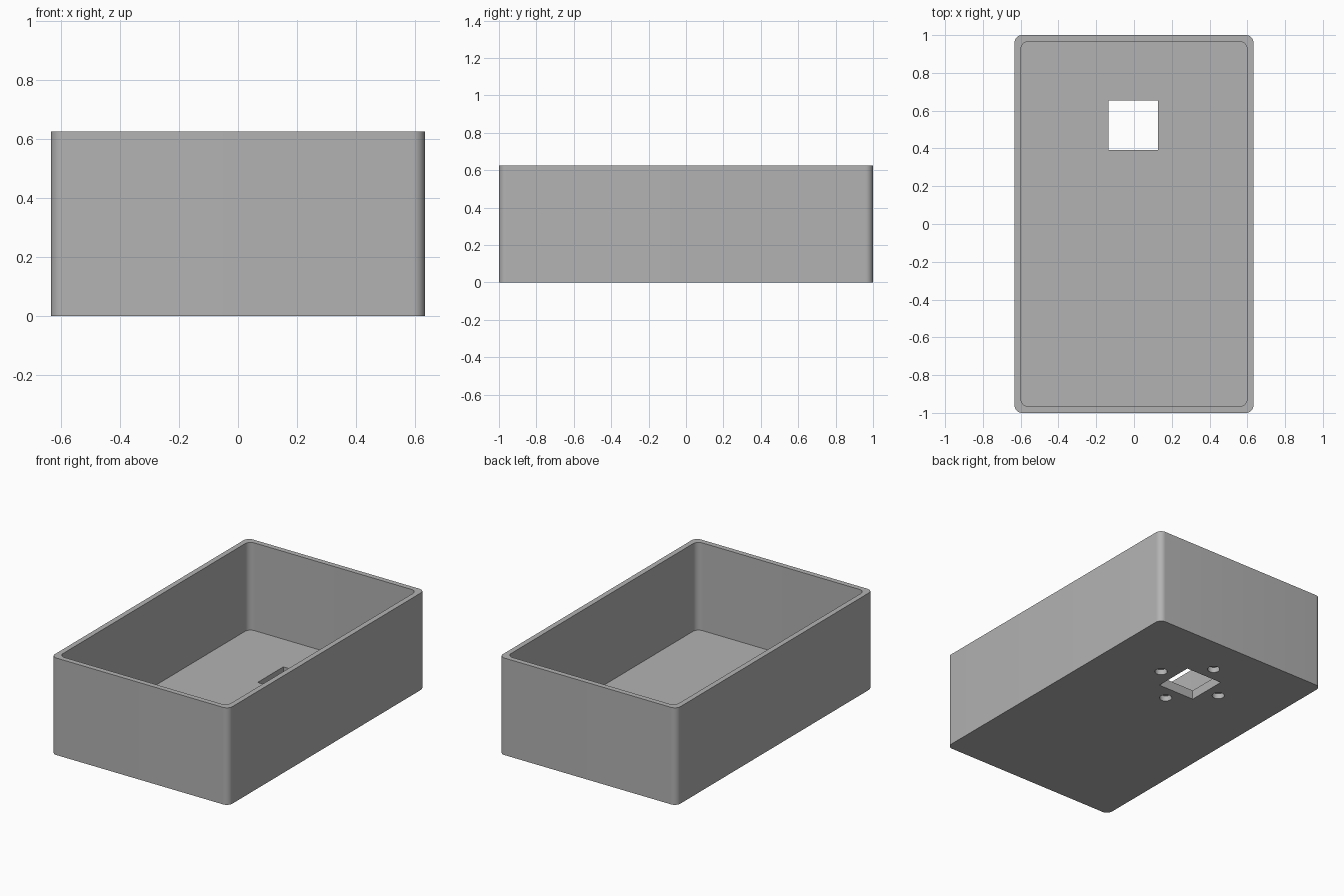
import bpy
import math

# Overall dimensions
WIDTH, LENGTH, HEIGHT = 1.265, 2.0, 0.625
WALL, FLOOR, RADIUS = 0.034, 0.06, 0.04
HOLE_Y, HOLE_SIZE = 0.522, 0.262
PEG_OFFSET, PEG_RADIUS, PEG_DEPTH = 0.225, 0.037, 0.035

default = bpy.data.objects.get("Cube")
if default:
    bpy.data.objects.remove(default, do_unlink=True)

grey = bpy.data.materials.new("plain grey")
grey.use_nodes = True
colour = (0.45, 0.45, 0.45, 1)
grey.diffuse_color = colour
grey.node_tree.nodes["Principled BSDF"].inputs["Base Color"].default_value = colour


def rounded_block(name, width, length, bottom, top, radius):
    """Upright prism with rounded vertical corners."""
    outline = []
    steps = 10
    for corner, (sx, sy) in enumerate([(1, 1), (-1, 1), (-1, -1), (1, -1)]):
        for i in range(steps + 1):
            a = math.pi / 2 * (corner + i / steps)
            outline.append((sx * (width / 2 - radius) + radius * math.cos(a),
                            sy * (length / 2 - radius) + radius * math.sin(a)))
    n = len(outline)
    verts = [(x, y, z) for z in (bottom, top) for x, y in outline]
    faces = [tuple(reversed(range(n))), tuple(range(n, 2 * n))]
    faces += [(i, (i + 1) % n, n + (i + 1) % n, n + i) for i in range(n)]
    mesh = bpy.data.meshes.new(name)
    mesh.from_pydata(verts, [], faces)
    mesh.materials.append(grey)
    obj = bpy.data.objects.new(name, mesh)
    bpy.context.collection.objects.link(obj)
    return obj


def cut(target, cutter):
    """Subtract the cutter and remove it."""
    mod = target.modifiers.new("cut", "BOOLEAN")
    mod.operation = "DIFFERENCE"
    mod.solver = "EXACT"
    mod.object = cutter
    bpy.ops.object.select_all(action="DESELECT")
    target.select_set(True)
    bpy.context.view_layer.objects.active = target
    bpy.ops.object.modifier_apply(modifier=mod.name)
    bpy.data.objects.remove(cutter, do_unlink=True)


# Open tray: outer block minus its cavity
tray = rounded_block("open_tray", WIDTH, LENGTH, 0, HEIGHT, RADIUS)
cut(tray, rounded_block("cavity_cutter", WIDTH - 2 * WALL, LENGTH - 2 * WALL,
                        FLOOR, HEIGHT + 0.1, RADIUS))

# Square opening through the floor
bpy.ops.mesh.primitive_cube_add(size=1, location=(-0.003, HOLE_Y, FLOOR / 2))
opening = bpy.context.object
opening.scale = (HOLE_SIZE, HOLE_SIZE, FLOOR * 3)
opening.data.materials.append(grey)
cut(tray, opening)

# Four blind round sockets under the floor, one beside each opening edge
for i in range(4):
    a = i * math.pi / 2
    bpy.ops.mesh.primitive_cylinder_add(
        vertices=32, radius=PEG_RADIUS, depth=2 * PEG_DEPTH,
        location=(PEG_OFFSET * math.cos(a), HOLE_Y + PEG_OFFSET * math.sin(a), 0))
    socket = bpy.context.object
    socket.data.materials.append(grey)
    cut(tray, socket)

# Smooth rounded corners, crisp rims
tray.select_set(True)
bpy.context.view_layer.objects.active = tray
bpy.ops.object.shade_smooth_by_angle(angle=math.radians(30))
